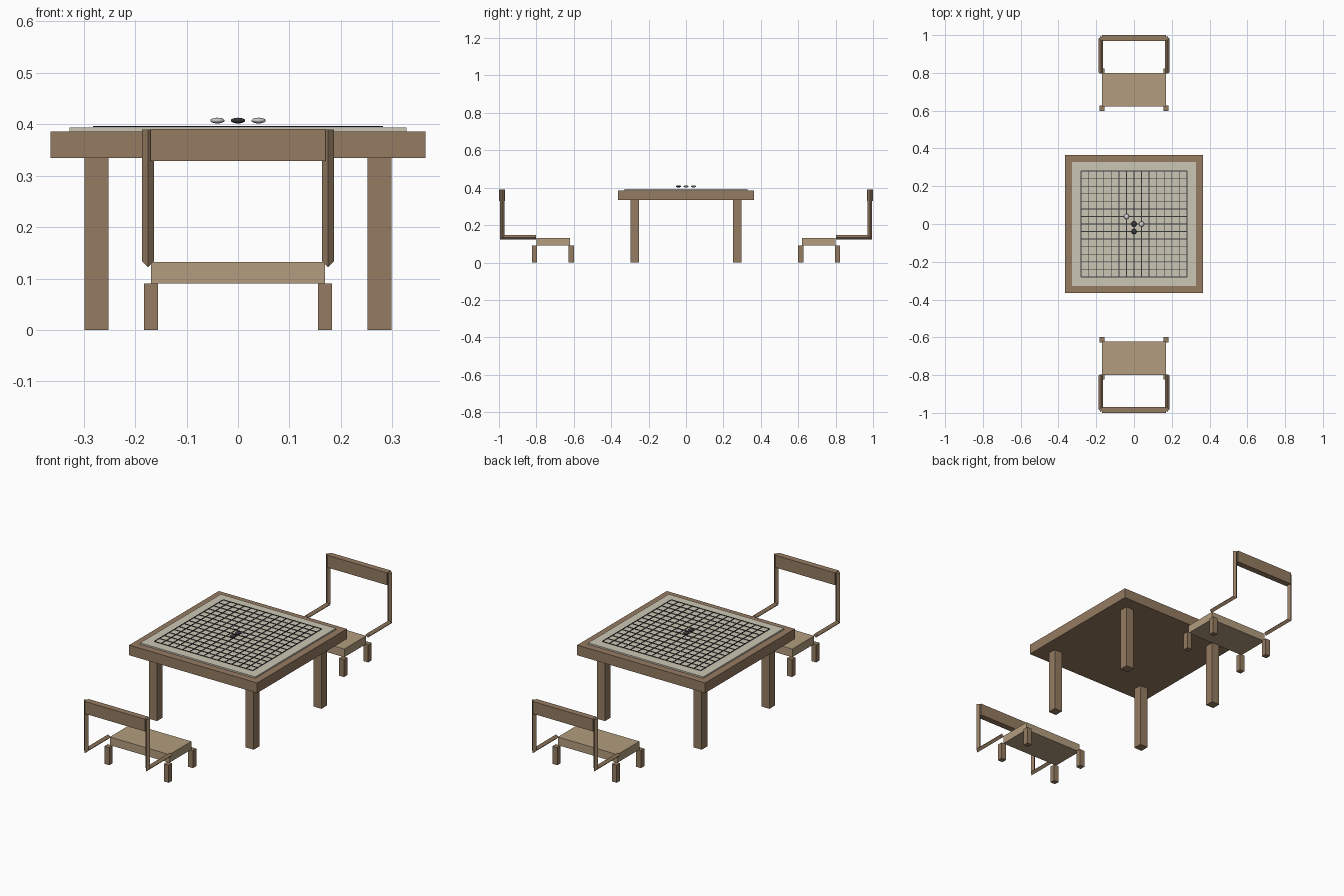
import bpy, bmesh
from mathutils import Vector

if "Cube" in bpy.data.objects:
    bpy.data.objects.remove(bpy.data.objects["Cube"])


def material(name, rgb):
    m = bpy.data.materials.new(name)
    m.diffuse_color = (*rgb, 1)
    m.use_nodes = True
    m.node_tree.nodes["Principled BSDF"].inputs["Base Color"].default_value = m.diffuse_color
    return m


WOOD = material("wood", (0.30, 0.20, 0.12))
SEAT = material("light_wood", (0.45, 0.34, 0.21))
BOARD = material("board_cream", (0.60, 0.57, 0.46))
DARK = material("black", (0.04, 0.04, 0.045))
LIGHT = material("white", (0.8, 0.8, 0.8))


def finish(name, bm, mat):
    bmesh.ops.recalc_face_normals(bm, faces=bm.faces)
    me = bpy.data.meshes.new(name)
    bm.to_mesh(me)
    bm.free()
    me.materials.append(mat)
    ob = bpy.data.objects.new(name, me)
    bpy.context.collection.objects.link(ob)
    return ob


def add_box(bm, center, size):
    verts = bmesh.ops.create_cube(bm, size=1)["verts"]
    bmesh.ops.scale(bm, vec=size, verts=verts)
    bmesh.ops.translate(bm, vec=center, verts=verts)


def box(name, center, size, mat):
    bm = bmesh.new()
    add_box(bm, center, size)
    return finish(name, bm, mat)


def back_rod(name, x, s):
    # L-shaped rod with a diamond section: out from the seat, mitred, then up
    r = 0.012
    path = [((x, -0.803, 0.134), (0, 0, r)),
            ((x, -0.983, 0.134), (0, r, r)),
            ((x, -0.983, 0.390), (0, r, 0))]
    bm = bmesh.new()
    rings = []
    for c, v in path:
        c, v, u = Vector(c), Vector(v), Vector((r, 0, 0))
        pts = (c + u, c + v, c - u, c - v)
        rings.append([bm.verts.new((p.x, p.y * s, p.z)) for p in pts])
    for a, b in zip(rings, rings[1:]):
        for i in range(4):
            j = (i + 1) % 4
            bm.faces.new((a[i], a[j], b[j], b[i]))
    bm.faces.new(rings[0])
    bm.faces.new(rings[-1])
    finish(name, bm, WOOD)


# Table
box("table_top", (0, 0, 0.36), (0.728, 0.728, 0.052), WOOD)
for x in (-0.275, 0.275):
    for y in (-0.275, 0.275):
        box("table_leg", (x, y, 0.167), (0.046, 0.046, 0.334), WOOD)

# Game board with a 15 x 15 grid of lines
box("game_board", (0, 0, 0.3895), (0.655, 0.655, 0.008), BOARD)
bm = bmesh.new()
for i in range(15):
    p = (i - 7) * 0.04
    add_box(bm, (p, 0, 0.3958), (0.004, 0.562, 0.002))
    add_box(bm, (0, p, 0.3958), (0.562, 0.004, 0.002))
finish("grid_lines", bm, DARK)

# Playing stones
for x, y, mat in ((0, 0, DARK), (0, -0.04, DARK),
                  (0.04, 0, LIGHT), (-0.04, 0.04, LIGHT)):
    bm = bmesh.new()
    bmesh.ops.create_uvsphere(bm, u_segments=16, v_segments=8, radius=0.014)
    bmesh.ops.scale(bm, vec=(1, 1, 0.4), verts=bm.verts)
    bmesh.ops.translate(bm, vec=(x, y, 0.407), verts=bm.verts)
    for f in bm.faces:
        f.smooth = True
    finish("stone", bm, mat)

# Two low chairs facing the table
for s, side in ((1, "front"), (-1, "back")):
    box(side + "_chair_seat", (0, -0.71 * s, 0.111), (0.339, 0.178, 0.042), SEAT)
    box(side + "_chair_backrest", (0, -0.984 * s, 0.3595),
        (0.34, 0.032, 0.063), WOOD)
    for x in (-1, 1):
        back_rod(side + "_chair_back_rod", x * 0.175, s)
        for y in (-0.613, -0.81):
            box(side + "_chair_leg", (x * 0.169, y * s, 0.045),
                (0.028, 0.028, 0.09), WOOD)
